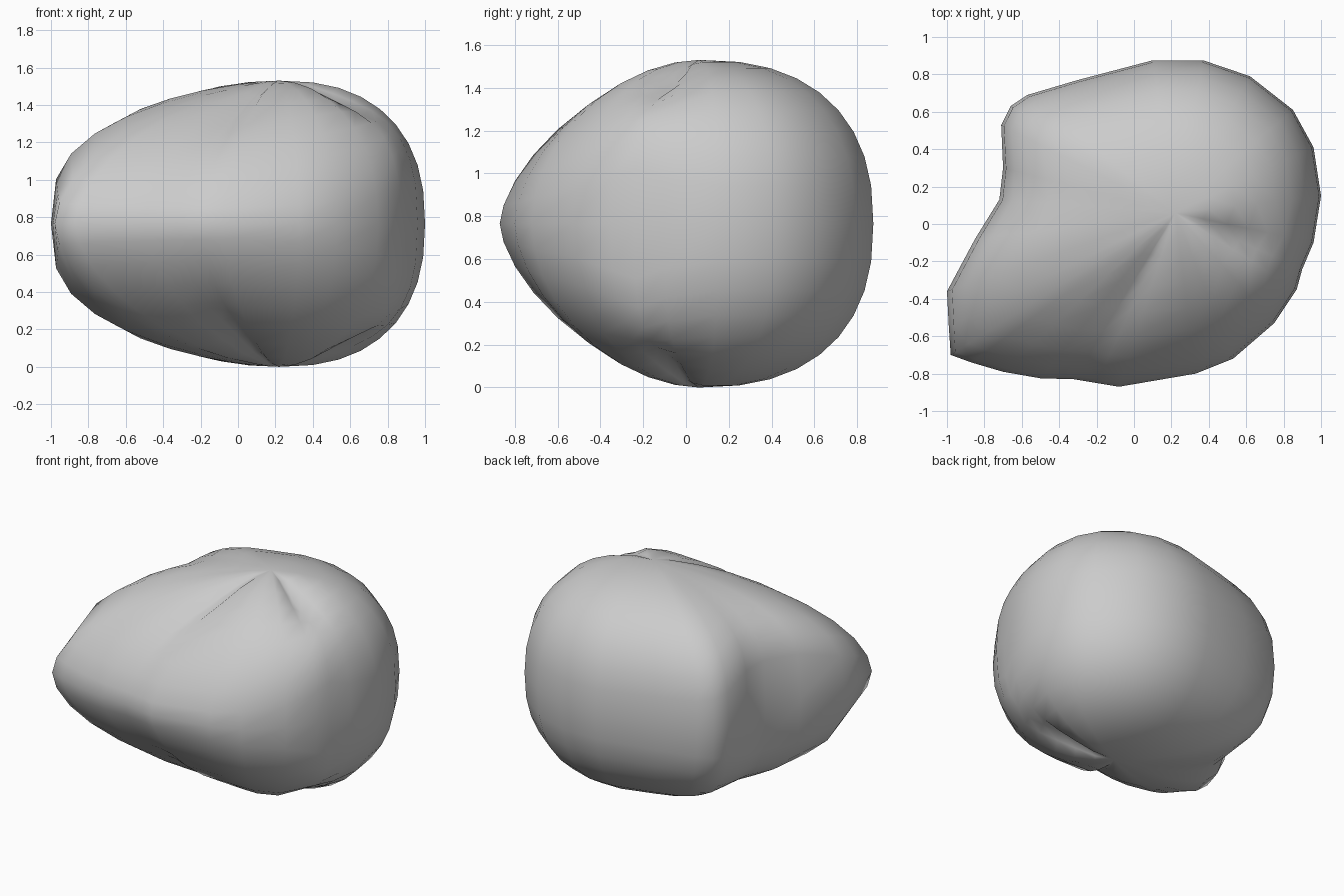
import bpy, bmesh
from math import sin, cos, pi

if "Cube" in bpy.data.objects:
    bpy.data.objects.remove(bpy.data.objects["Cube"], do_unlink=True)

CX, CY, MID = 0.22, 0.06, 0.765
RINGS = 18

# Widest outline seen from above: x, y, then the arch above it:
# roundness of the top, steepness of the wall, groove depth
OUTLINE = [
    (1.0, 0.15, 2.4, 2.4, 0), (0.96, 0.41, 2.4, 2.4, 0), (0.85, 0.61, 2.4, 2.4, 0),
    (0.62, 0.79, 2.4, 2.4, 0), (0.37, 0.875, 2.4, 2.4, 0), (0.1, 0.875, 2.4, 2.4, 0),
    (-0.3, 0.77, 2.3, 2.5, 0), (-0.57, 0.69, 2.2, 2.6, 0), (-0.66, 0.63, 2.1, 2.7, 0),
    (-0.71, 0.53, 2, 3, 0), (-0.7, 0.3, 1.8, 3.8, 0), (-0.72, 0.13, 1.65, 4, 0),
    (-0.85, -0.08, 1.45, 4, 0), (-1.0, -0.36, 1.35, 3, 0),
    (-0.99, -0.55, 1.4, 2.3, 0), (-0.98, -0.7, 1.5, 1.8, 0),
    (-0.87, -0.74, 1.5, 1.75, 0), (-0.7, -0.79, 1.5, 1.7, 0),
    (-0.5, -0.825, 1.55, 1.65, 0.03), (-0.32, -0.83, 1.55, 1.6, 0.06),
    (-0.2, -0.85, 1.55, 1.6, 0.07), (-0.08, -0.87, 1.55, 1.6, 0),
    (0.33, -0.8, 1.7, 1.7, 0), (0.53, -0.72, 1.8, 1.9, 0),
    (0.75, -0.53, 1.9, 2.2, 0), (0.87, -0.35, 1.9, 2.8, 0.06),
    (0.9, -0.24, 2, 3.2, 0.13), (0.96, -0.1, 2.2, 2.7, 0.05)]


def body_point(bm, row, phi):
    """Point on the arch that rises from one outline point to the pole."""
    x, y, roundness, wall, groove = row
    t = cos(phi) ** (2 / roundness)
    h = abs(sin(phi)) ** (2 / wall) * (1 - groove * sin(pi * t) ** 2)
    side = 1 if phi > 0 else -1
    return bm.verts.new((CX + (x - CX) * t, CY + (y - CY) * t, MID + side * h * MID))


# Body: rings stacked from the lower pole to the upper pole
bm = bmesh.new()
bottom = bm.verts.new((CX, CY, 0))
top = bm.verts.new((CX, CY, 2 * MID))
rings = [[body_point(bm, row, -pi / 2 + pi * i / RINGS) for row in OUTLINE]
         for i in range(1, RINGS)]
n = len(OUTLINE)
for j in range(n):
    k = (j + 1) % n
    bm.faces.new((bottom, rings[0][k], rings[0][j]))
    bm.faces.new((top, rings[-1][j], rings[-1][k]))
    for low, high in zip(rings, rings[1:]):
        bm.faces.new((low[j], low[k], high[k], high[j]))
bmesh.ops.recalc_face_normals(bm, faces=bm.faces[:])
for f in bm.faces:
    f.smooth = True
mesh = bpy.data.meshes.new("rounded_body")
bm.to_mesh(mesh)
bm.free()
body = bpy.data.objects.new("rounded_body", mesh)
bpy.context.collection.objects.link(body)

# Plain grey surface
mat = bpy.data.materials.new("plain_grey")
mat.use_nodes = True
grey = (0.6, 0.6, 0.6, 1)
mat.diffuse_color = grey
mat.node_tree.nodes["Principled BSDF"].inputs["Base Color"].default_value = grey
mesh.materials.append(mat)
